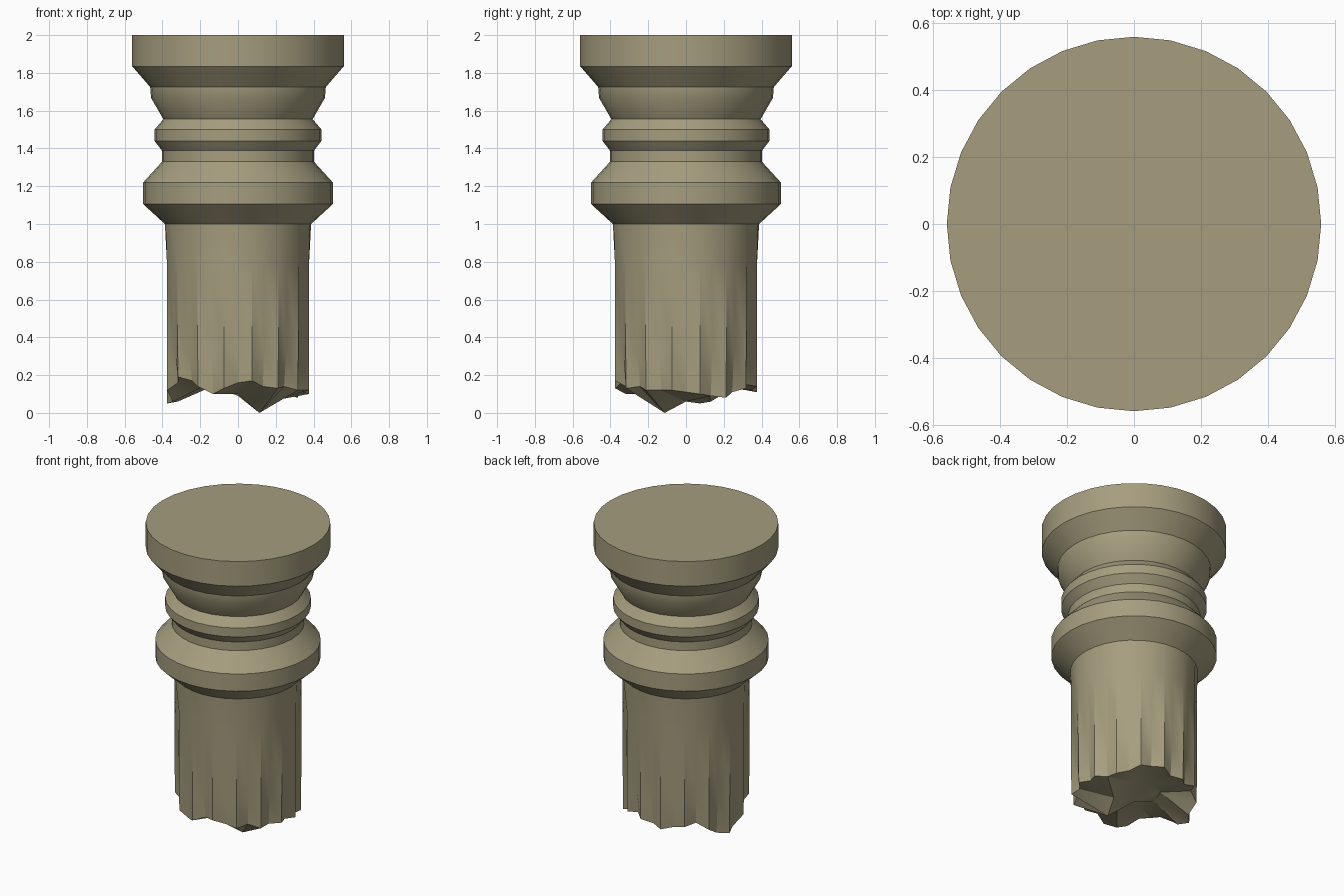
import bpy, bmesh, math

if "Cube" in bpy.data.objects:
    bpy.data.objects.remove(bpy.data.objects["Cube"])

SIDES = 32
# capital profile, top to neck: (radius, height)
CAPITAL = [(.56, 2.0), (.56, 1.835), (.465, 1.725), (.46, 1.667), (.395, 1.555),
           (.442, 1.5), (.442, 1.44), (.402, 1.388), (.402, 1.33), (.502, 1.22),
           (.502, 1.105), (.387, 1.0)]
# fluted shaft: (ridge radius, groove radius, height)
SHAFT = [(.384, .368, .8), (.384, .360, .32)]
# height of the broken rim, counter-clockwise from +x
RIM = [.11, .10, .09, .08, .11, .13, .15, .14, .12, .11, .12, .14, .15, .11, .06, .05,
       .06, .12, .16, .19, .17, .14, .10, .13, .16, .17, .14, .13, .14, .12, .12, .12]
# height of the rough break inside the rim
INNER = [.06, .14, .15, .15, .15, .16, .10, .0]


def point(r, k, z):
    a = 2 * math.pi * k / SIDES
    return (r * math.cos(a), r * math.sin(a), z)


bm = bmesh.new()

# stacked rings of the capital
rings = [[bm.verts.new(point(r, k, z)) for k in range(SIDES)] for r, z in CAPITAL]

# shaft rings, odd points are ridges and even points are grooves
for ridge, groove, z in SHAFT:
    rings.append([bm.verts.new(point(ridge if k % 2 else groove, k, z))
                  for k in range(SIDES)])
rings.append([bm.verts.new(point(.382 if k % 2 else .345, k, RIM[k]))
              for k in range(SIDES)])

bm.faces.new(rings[0])
for a, b in zip(rings, rings[1:]):
    for k in range(SIDES):
        n = (k + 1) % SIDES
        bm.faces.new((a[k], b[k], b[n], a[n]))

# jagged broken underside
rim = rings[-1]
inner = [bm.verts.new(point(.16, 4 * i, z)) for i, z in enumerate(INNER)]
centre = bm.verts.new((0, 0, .09))
for i in range(8):
    nxt = inner[(i + 1) % 8]
    for k in range(4 * i - 2, 4 * i + 2):
        bm.faces.new((rim[k % SIDES], inner[i], rim[(k + 1) % SIDES]))
    bm.faces.new((rim[(4 * i + 2) % SIDES], inner[i], nxt))
    bm.faces.new((inner[i], centre, nxt))

bmesh.ops.recalc_face_normals(bm, faces=bm.faces[:])
mesh = bpy.data.meshes.new("broken_column")
bm.to_mesh(mesh)
bm.free()
column = bpy.data.objects.new("broken_column", mesh)
bpy.context.collection.objects.link(column)

# weathered stone colour
stone = bpy.data.materials.new("stone")
stone.diffuse_color = (.38, .34, .21, 1)
stone.use_nodes = True
stone.node_tree.nodes["Principled BSDF"].inputs["Base Color"].default_value = stone.diffuse_color
mesh.materials.append(stone)

bpy.context.view_layer.objects.active = column
column.select_set(True)
bpy.ops.object.shade_smooth_by_angle(angle=math.radians(28))
